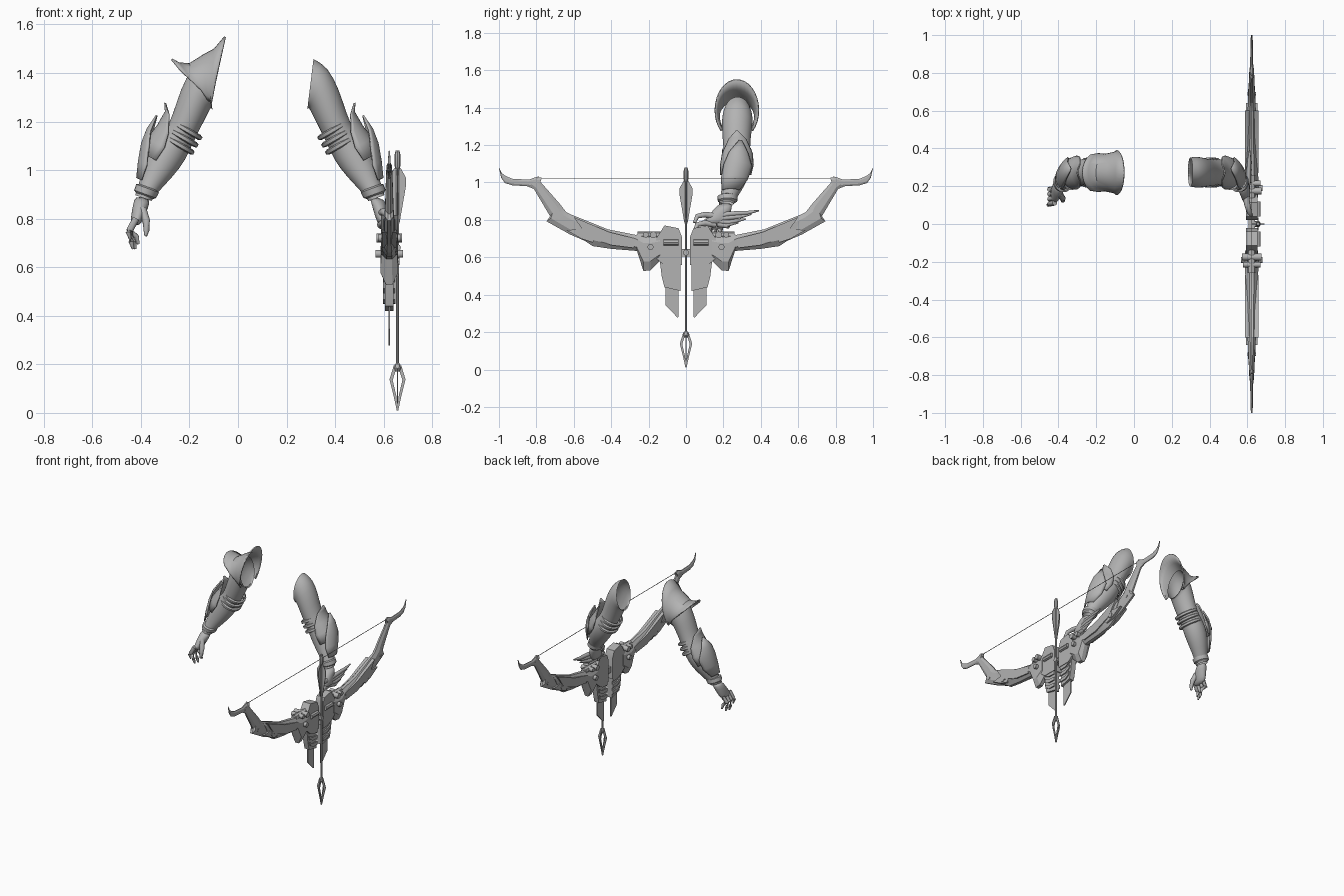
import bpy, bmesh, math
from mathutils import Vector

grey = bpy.data.materials.new("plain grey")
grey.diffuse_color = (0.45, 0.45, 0.45, 1)


# ---------- helpers ----------
def same(p):
    return Vector(p)


def flip(p):
    return Vector((0.18 - p[0], p[1], p[2]))


def loft(name, rings, closed=True, cap=True, fn=same, subsurf=0, thick=0, mirror=False, angle=35):
    """Skin a list of equal-length point rings."""
    bm = bmesh.new()
    rows = [[bm.verts.new(fn(p)) for p in r] for r in rings]
    n = len(rows[0])
    for a, b in zip(rows, rows[1:]):
        for i in range(n if closed else n - 1):
            j = (i + 1) % n
            bm.faces.new((a[i], a[j], b[j], b[i]))
    if cap and closed:
        bm.faces.new(rows[0])
        bm.faces.new(rows[-1])
    bmesh.ops.recalc_face_normals(bm, faces=bm.faces)
    me = bpy.data.meshes.new(name)
    bm.to_mesh(me)
    bm.free()
    me.materials.append(grey)
    ob = bpy.data.objects.new(name, me)
    bpy.context.collection.objects.link(ob)
    bpy.ops.object.select_all(action='DESELECT')
    ob.select_set(True)
    bpy.context.view_layer.objects.active = ob
    bpy.ops.object.shade_smooth_by_angle(angle=math.radians(angle))
    if mirror:
        m = ob.modifiers.new("mirror", 'MIRROR')
        m.use_axis = (False, True, False)
        m.use_clip = False
        m.use_mirror_merge = False
    if subsurf:
        ob.modifiers.new("smooth", 'SUBSURF').levels = subsurf
        ob.modifiers["smooth"].render_levels = subsurf
    if thick:
        s = ob.modifiers.new("shell", 'SOLIDIFY')
        s.thickness, s.offset = thick, 0
    return ob


def ring(x, y, z, a, b, deg, t0=0, t1=360, n=20):
    """Ellipse whose first axis tilts in the xz plane and second runs along y."""
    d = Vector((math.cos(math.radians(deg)), 0, math.sin(math.radians(deg))))
    steps = n if t1 - t0 == 360 else n - 1
    ts = [math.radians(t0 + (t1 - t0) * i / steps) for i in range(n)]
    return [Vector((x, y, z)) + d * a * math.cos(t) + Vector((0, b * math.sin(t), 0)) for t in ts]


def tube(name, pts, radii, n=10, **kw):
    pts = [Vector(p) for p in pts]
    rings = []
    for i, p in enumerate(pts):
        d = pts[min(i + 1, len(pts) - 1)] - pts[max(i - 1, 0)]
        q = d.to_track_quat('Z', 'Y')
        rings.append([p + q @ Vector((radii[i] * math.cos(2 * math.pi * k / n),
                                      radii[i] * math.sin(2 * math.pi * k / n), 0)) for k in range(n)])
    return loft(name, rings, **kw)


def prism(name, pts, x0, x1, **kw):
    """Flat yz outline extruded along x."""
    return loft(name, [[(x, y, z) for y, z in pts] for x in (x0, x1)], **kw)


# ---------- arms ----------
ARM = [(-.118, .275, 1.352, .108, .078, -83), (-.15, .275, 1.345, .092, .084, -64),
       (-.182, .272, 1.28, .076, .08, -42), (-.212, .27, 1.2, .064, .073, -31),
       (-.245, .275, 1.13, .062, .07, -28), (-.285, .272, 1.075, .078, .074, -28),
       (-.328, .258, 1.0, .066, .066, -26), (-.367, .232, .93, .044, .046, -23),
       (-.39, .215, .885, .036, .04, -20)]


def arm(side, fn):
    loft(side + "_arm", [ring(*r) for r in ARM], cap=False, fn=fn, subsurf=1, angle=180)
    # elbow bands
    for k, (x, z) in enumerate([(-.212, 1.165), (-.228, 1.135), (-.244, 1.105)]):
        rs = [ring(x - .48 * h, .272, z - .85 * h, .066 + o, .074 + o, -30)
              for h, o in ((-.012, -.006), (-.007, .006), (.007, .006), (.012, -.006))]
        loft(f"{side}_elbow_band_{k}", rs, cap=False, fn=fn)
    # pointed elbow guard and the layered forearm plates beneath it
    loft(side + "_elbow_guard", [ring(-.318, .265, 1.03, .084, .083, -27, 105, 255, 13),
                                 ring(-.288, .272, 1.085, .094, .088, -28, 100, 260, 13),
                                 ring(-.258, .275, 1.14, .084, .085, -30, 112, 248, 13),
                                 ring(-.24, .275, 1.2, .07, .07, -35, 140, 220, 13),
                                 ring(-.23, .272, 1.277, .07, .07, 0, 177, 183, 13)],
         closed=False, fn=fn, thick=.008)
    loft(side + "_forearm_plate", [ring(-.365, .238, .945, .055, .058, -24, 130, 230, 11),
                                   ring(-.332, .255, 1.0, .085, .08, -26, 115, 235, 11),
                                   ring(-.3, .27, 1.06, .108, .094, -28, 120, 225, 11),
                                   ring(-.28, .275, 1.12, .105, .085, -28, 140, 210, 11),
                                   ring(-.265, .285, 1.225, .07, .07, 0, 170, 180, 11)],
         closed=False, fn=fn, thick=.008)
    # wrist cuff
    loft(side + "_wrist_cuff", [ring(-.378 - .4 * h, .222, .912 - .9 * h, .042 + o, .046 + o, -20)
                                for h, o in ((-.02, -.004), (-.014, .008), (.012, .006), (.02, -.004))],
         cap=False, fn=fn)


arm("right", same)
arm("left", flip)

# flared shoulder guard on one arm
loft("shoulder_guard", [ring(-.088, .272, 1.385, .168, .116, 78, -132, 132, 25),
                        ring(-.105, .272, 1.37, .128, .106, 86, -135, 135, 25),
                        ring(-.132, .272, 1.36, .113, .1, 95, -128, 128, 25),
                        ring(-.16, .272, 1.35, .095, .096, 115, -105, 105, 25),
                        ring(-.182, .272, 1.355, .105, .1, 126, -85, 85, 25),
                        ring(-.195, .272, 1.36, .124, .108, 129, -60, 60, 25)],
     closed=False, thick=.008)

# relaxed hand
loft("relaxed_palm", [ring(-.39, .215, .89, .034, .036, -15), ring(-.402, .19, .85, .032, .045, -10),
                      ring(-.415, .165, .80, .027, .052, -5), ring(-.425, .15, .77, .018, .046, 0)],
     subsurf=1, angle=180)
for k, (y, tipx, tipz) in enumerate([(.112, -.452, .715), (.138, -.44, .675), (.164, -.43, .675), (.19, -.418, .695)]):
    tube(f"relaxed_finger_{k}", [(-.42, y, .80), (-.446, y - .006, .752), (tipx, y - .01, tipz + .03),
                                 (tipx + .008, y - .008, tipz)], [.014, .014, .011, .005], angle=60)
tube("relaxed_thumb", [(-.395, .16, .84), (-.378, .135, .79), (-.377, .125, .75), (-.38, .122, .728)],
     [.018, .016, .012, .006], angle=60)

# hand on the bow, fingers swept back
loft("bow_palm", [ring(.57, .215, .89, .034, .036, -15), ring(.582, .195, .855, .03, .048, 0),
                  ring(.59, .17, .81, .026, .062, 5), ring(.596, .15, .775, .018, .055, 5)],
     subsurf=1, angle=180)
for k, (y, z) in enumerate([(.39, .85), (.35, .83), (.32, .805), (.28, .785)]):
    tube(f"swept_finger_{k}", [(.592, .17, .82 - k * .014), (.605, .23, z - .018),
                               (.61, y - .06, z - .012), (.612, y, z)], [.017, .014, .011, .004], angle=60)
for k, z in enumerate((.82, .775)):
    tube(f"gripping_finger_{k}", [(.59, .16, z), (.6, .1, z + .008), (.612, .06, z), (.622, .045, z - .035)],
         [.018, .016, .013, .008], angle=60)

# ---------- bow ----------
BX = .623


def limb(name, stations):
    """Stations: top y, z, bottom y, z, half thickness; faceted cross-section."""
    rings = []
    for ty, tz, by, bz, t in stations:
        sec = []
        for f, w in ((0, .35), (.25, 1), (.75, 1), (1, .35)):
            sec.append((w * t, ty + (by - ty) * f, tz + (bz - tz) * f))
        full = sec + [(-w, y, z) for w, y, z in reversed(sec)]
        rings.append([(BX + x, y, z) for x, y, z in full])
    loft(name, rings, mirror=True, angle=20)


limb("inner_limb", [(.14, .72, .14, .58, .034), (.19, .725, .19, .53, .036), (.226, .725, .228, .527, .036),
                    (.27, .72, .262, .634, .034), (.42, .75, .40, .645, .03), (.53, .795, .50, .66, .027),
                    (.636, .837, .56, .70, .022)])
limb("outer_limb", [(.56, .80, .5, .67, .018), (.64, .842, .62, .722, .02), (.655, .86, .745, .792, .018),
                    (.674, .885, .727, .82, .017), (.775, 1.0, .813, .965, .013), (.79, 1.035, .838, .975, .011)])
limb("limb_tip", [(.77, 1.025, .79, .975, .012), (.80, 1.03, .82, .97, .011), (.84, 1.015, .85, .98, .008),
                  (.93, 1.02, .93, .985, .007), (.965, 1.035, .968, .997, .006), (.985, 1.05, .988, 1.025, .005),
                  (1.0, 1.08, 1.0, 1.076, .003)])

# raised limb panels, riser halves, ribs and hanging fins
prism("limb_panel", [(.27, .70), (.41, .735), (.60, .815), (.53, .715), (.40, .665), (.28, .65)],
      BX - .035, BX + .035, mirror=True)
prism("limb_joint_plate", [(.47, .72), (.52, .76), (.58, .75), (.64, .745), (.56, .70), (.50, .68)],
      BX - .03, BX + .03, mirror=True)
prism("riser_plate", [(.022, .71), (.04, .755), (.115, .77), (.16, .70), (.155, .59), (.12, .56), (.022, .56)],
      BX - .03, BX + .03, mirror=True)
prism("riser_core", [(.03, .58), (.14, .58), (.13, .50), (.115, .44), (.03, .42)],
      BX - .018, BX + .018, mirror=True)
for k in range(3):
    z = .55 - k * .045
    prism(f"riser_rib_{k}", [(.03, z - .012), (.03, z + .01), (.08, z + .014), (.128 - k * .006, z + .034),
                             (.124 - k * .006, z + .008), (.08, z - .01)], BX - .026, BX + .026, mirror=True)
prism("hanging_fin", [(.04, .46), (.11, .44), (.11, .345), (.046, .278), (.04, .28)],
      BX - .004, BX + .004, mirror=True)
prism("centre_grip", [(-.04, .645), (.04, .645), (.04, .605), (-.04, .605)], BX - .018, BX + .018)

# clamps along the riser
for k, (y, z, r, w) in enumerate([(.175, .72, .018, .052), (.215, .72, .015, .046), (.19, .655, .016, .056),
                                  (.54, .72, .02, .034), (.69, .80, .01, .022)]):
    tube(f"bow_bolt_{k}", [(BX - w, y, z), (BX + w, y, z)], [r, r], n=6 if k > 2 else 12, mirror=True)
tube("riser_rail", [(BX, .11, .715), (BX, .26, .715)], [.022, .022], n=8, mirror=True)
tube("riser_crossbar", [(BX + .032, -.12, .68), (BX + .032, -.04, .68)], [.016, .016], n=8, mirror=True)
tube("arrow_rest", [(BX, 0, .625), (.665, 0, .625)], [.016, .016], n=8)
tube("bow_string", [(BX, -.79, 1.022), (BX, .79, 1.022)], [.002, .002], n=6)

# ---------- arrow ----------
AX = .657
tube("arrow_shaft", [(AX, 0, .17), (AX, 0, 1.04)], [.0065, .0065], n=10)
tube("arrow_nock", [(AX, 0, 1.0), (AX, 0, 1.02), (AX, 0, 1.06), (AX, 0, 1.08)], [.007, .013, .013, .008], n=8)
tube("arrow_collar", [(AX, 0, .17), (AX, 0, .185), (AX, 0, .205)], [.01, .015, .007], n=8)


def blades(name, outer, inner, t):
    """Four fins around the shaft, skinned between outer and inner edges."""
    for k in range(4):
        c, s = round(math.cos(k * math.pi / 2)), round(math.sin(k * math.pi / 2))
        rows = [[(AX + r * c - w * s, r * s + w * c, z) for (r, z), w in
                 ((o, -t), (o, t), (i, t), (i, -t))] for o, i in zip(outer, inner)]
        loft(f"{name}_{k}", rows)


blades("arrowhead_blade", [(.003, .01), (.016, .07), (.033, .138), (.014, .2)],
       [(0, .012), (.005, .07), (.02, .135), (.004, .185)], .003)
blades("arrow_feather", [(.008, .78), (.034, .93), (.034, .97), (.012, 1.01)],
       [(0, .78), (0, .93), (0, .97), (0, 1.0)], .002)
